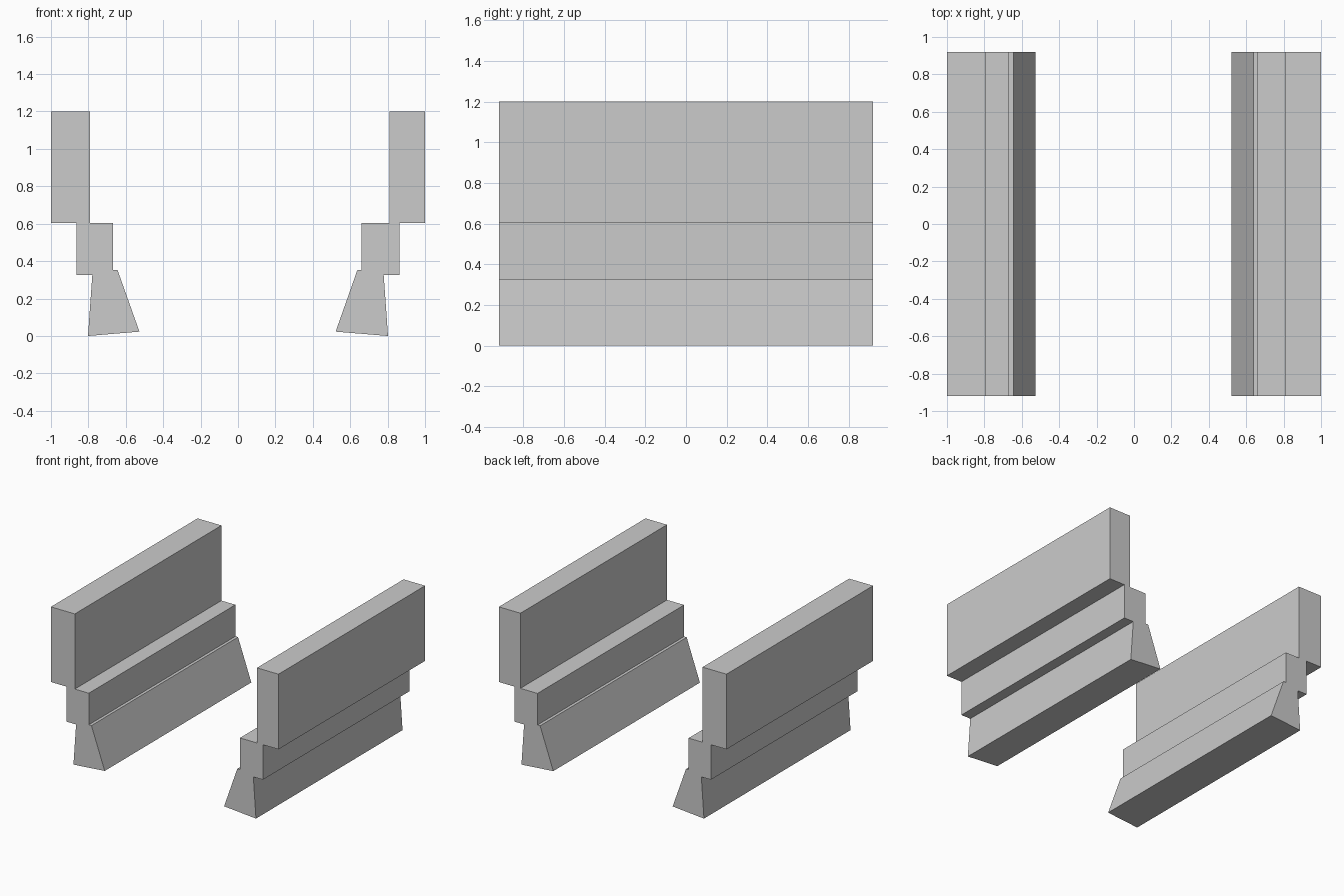
import bpy, bmesh

if "Cube" in bpy.data.objects:
    bpy.data.objects.remove(bpy.data.objects["Cube"])

HALF_LENGTH = 0.92


def extrude_profile(name, outline):
    """Extrude an x-z outline along y into a closed solid."""
    bm = bmesh.new()
    face = bm.faces.new([bm.verts.new((x, -HALF_LENGTH, z)) for x, z in outline])
    grown = bmesh.ops.extrude_face_region(bm, geom=[face], use_keep_orig=True)
    moved = [g for g in grown["geom"] if isinstance(g, bmesh.types.BMVert)]
    bmesh.ops.translate(bm, verts=moved, vec=(0, 2 * HALF_LENGTH, 0))
    bmesh.ops.recalc_face_normals(bm, faces=bm.faces)
    mesh = bpy.data.meshes.new(name)
    bm.to_mesh(mesh)
    bm.free()
    obj = bpy.data.objects.new(name, mesh)
    bpy.context.collection.objects.link(obj)
    return obj


def rail_outline(side, wall_inner, mid_inner, neck_inner, toe_inner):
    """Tall wall on top, stepped middle, splayed foot; x measured outwards."""
    points = [
        (1.0, 1.2), (wall_inner, 1.2), (wall_inner, 0.603),      # upper wall
        (mid_inner, 0.603), (mid_inner, 0.352),                  # inner step
        (neck_inner, 0.352), (toe_inner, 0.023), (0.802, 0.0),   # splayed foot
        (0.779, 0.325), (0.863, 0.325), (0.863, 0.603),          # outer step
        (1.0, 0.603),
    ]
    return [(side * x, z) for x, z in points]


# The two rails differ slightly in thickness
extrude_profile("left_rail", rail_outline(-1, 0.79, 0.667, 0.644, 0.527))
extrude_profile("right_rail", rail_outline(1, 0.811, 0.661, 0.638, 0.522))
